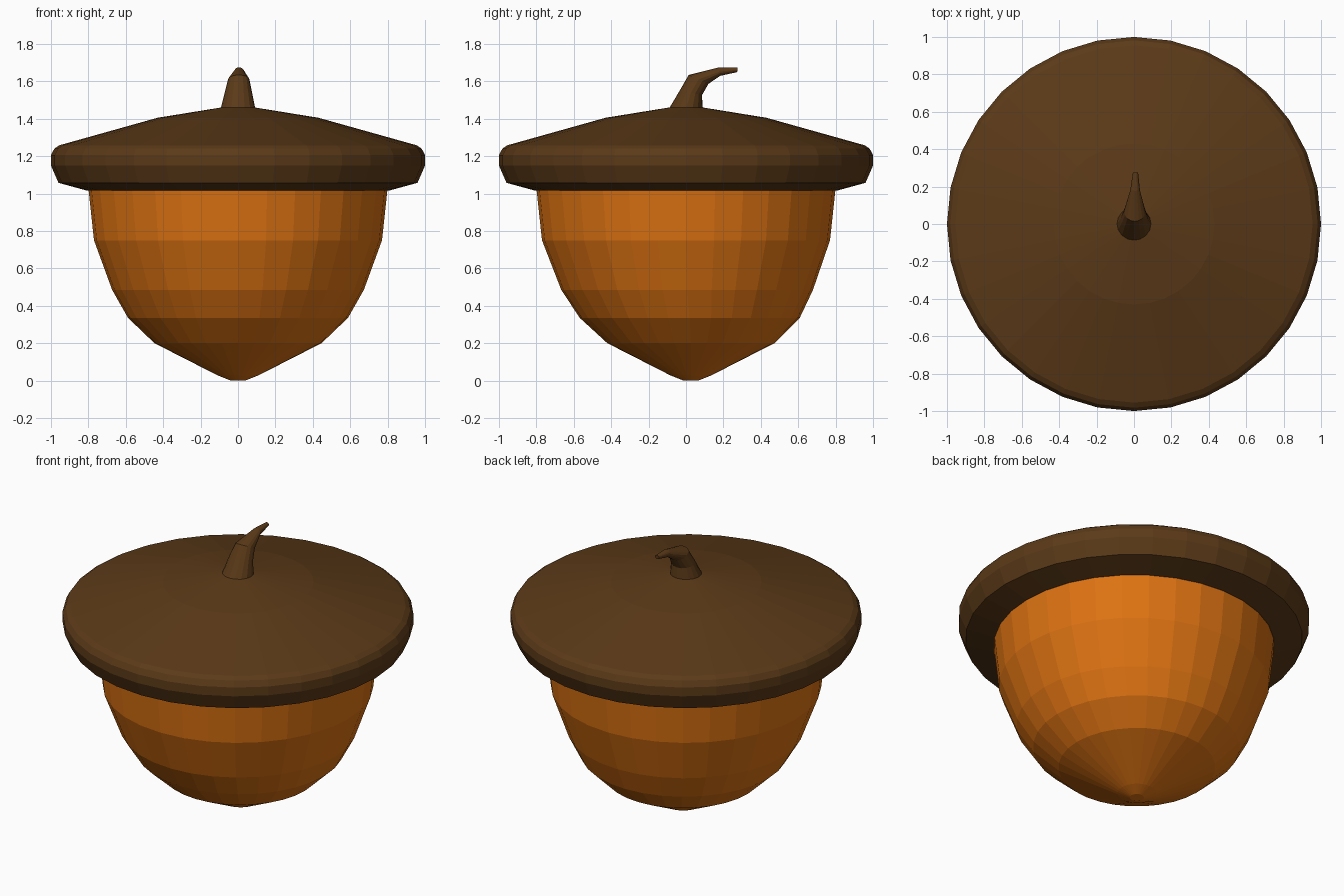
import bpy, bmesh
from math import sin, cos, pi
from mathutils import Vector

if "Cube" in bpy.data.objects:
    bpy.data.objects.remove(bpy.data.objects["Cube"])


def material(name, rgb):
    m = bpy.data.materials.new(name)
    m.diffuse_color = (*rgb, 1)
    m.use_nodes = True
    m.node_tree.nodes["Principled BSDF"].inputs["Base Color"].default_value = m.diffuse_color
    return m


def ring(centre, rx, rn, tangent, sides):
    """Points of an ellipse across a tangent lying in the YZ plane."""
    t = Vector(tangent).normalized()
    side = Vector((0, t.z, -t.y))
    return [Vector(centre) + Vector((rx * cos(a), 0, 0)) + side * rn * sin(a)
            for a in (2 * pi * i / sides for i in range(sides))]


def loft(name, rings, mat, cap_start=False, cap_end=False):
    bm = bmesh.new()
    loops = [[bm.verts.new(p) for p in r] for r in rings]
    n = len(loops[0])
    for a, b in zip(loops, loops[1:]):
        for i in range(n):
            j = (i + 1) % n
            bm.faces.new((a[i], a[j], b[j], b[i]))
    if cap_start:
        bm.faces.new(loops[0][::-1])
    if cap_end:
        bm.faces.new(loops[-1])
    me = bpy.data.meshes.new(name)
    bm.to_mesh(me)
    bm.free()
    me.materials.append(mat)
    ob = bpy.data.objects.new(name, me)
    bpy.context.collection.objects.link(ob)
    return ob


orange = material("nut_orange", (0.72, 0.17, 0.006))
brown = material("cap_brown", (0.105, 0.042, 0.009))
UP = (0, 0, 1)

# nut: radius, height, slight backward drift of the tip
nut = [(0.04, 0.0, 0.026), (0.11, 0.028, 0.026), (0.447, 0.2, 0.026),
       (0.588, 0.335, 0.02), (0.673, 0.485, 0.006), (0.77, 0.75, 0), (0.8, 1.03, 0)]
loft("nut", [ring((0, y, z), r, r, UP, 32) for r, z, y in nut], orange, cap_start=True)

# cap: rolled rim and shallow dome
cap = [(0.78, 1.015), (0.805, 1.015), (0.96, 1.057), (1.0, 1.15), (1.0, 1.205),
       (0.982, 1.24), (0.955, 1.258), (0.43, 1.405), (0.09, 1.46)]
loft("cap", [ring((0, 0, z), r, r, UP, 32) for r, z in cap], brown, cap_end=True)

# stem: y, z, width radius, depth radius, tangent
stem = [(0, 1.455, 0.092, 0.09, UP),
        (0.027, 1.54, 0.073, 0.06, (0, 0.25, 1)),
        (0.067, 1.61, 0.057, 0.058, (0, 0.45, 1)),
        (0.18, 1.652, 0.026, 0.023, (0, 1, 0.1)),
        (0.275, 1.662, 0.014, 0.013, (0, 1, -0.1))]
loft("stem", [ring((0.008 * i / 4, y, z), rx, rn, t, 16)
              for i, (y, z, rx, rn, t) in enumerate(stem)], brown, cap_end=True)
